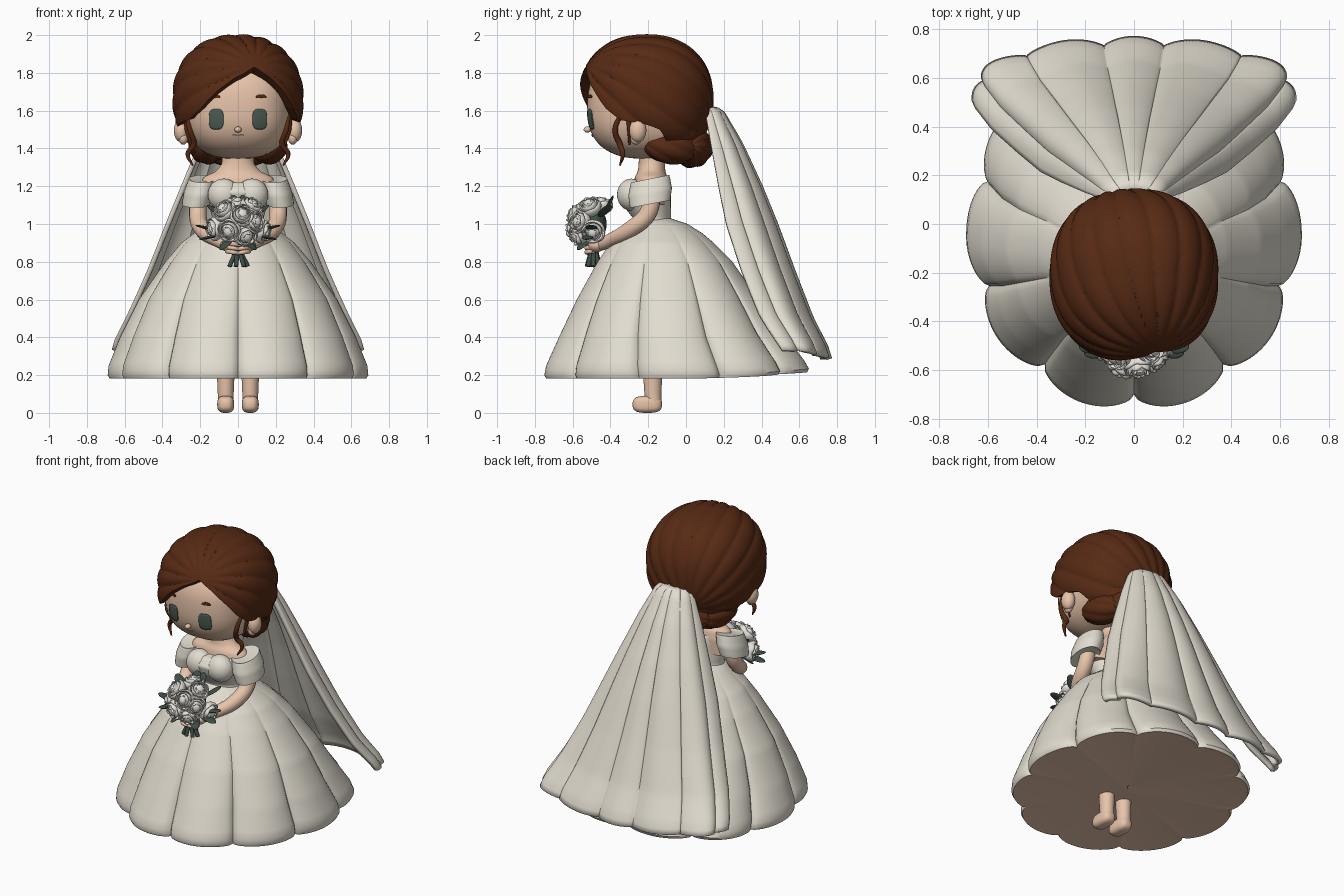
import bpy, bmesh, math
from math import sin, cos, pi, atan2, acos
from mathutils import Vector

if "Cube" in bpy.data.objects:
    bpy.data.objects.remove(bpy.data.objects["Cube"])

def material(name, *rgb):
    m = bpy.data.materials.new(name)
    m.diffuse_color = (*rgb, 1)
    m.use_nodes = True
    m.node_tree.nodes["Principled BSDF"].inputs["Base Color"].default_value = m.diffuse_color
    return m

CREAM = material("dress cream", 0.76, 0.72, 0.63)
SKIN = material("skin", 0.80, 0.55, 0.40)
HAIR = material("chestnut hair", 0.095, 0.023, 0.007)
EYE = material("eye green", 0.075, 0.11, 0.09)
LEAF = material("leaf green", 0.05, 0.078, 0.062)
ROSE = material("rose white", 0.78, 0.76, 0.71)

def spow(v, e):
    return math.copysign(abs(v) ** e, v)

def lerp(table, x):
    """Interpolate rows of (key, a, b, ...) with ascending keys."""
    if x <= table[0][0]:
        return table[0][1:]
    for p, q in zip(table, table[1:]):
        if x <= q[0]:
            f = (x - p[0]) / (q[0] - p[0])
            return [a + (b - a) * f for a, b in zip(p[1:], q[1:])]
    return table[-1][1:]

def loft(name, fn, rows, cols, mat, closed=True, caps=False, thick=0, angle=50):
    """Grid surface from fn(s, t): s runs along the rows, t around the columns."""
    bm = bmesh.new()
    n = cols if closed else cols + 1
    g = [[bm.verts.new(fn(i / rows, j / cols)) for j in range(n)] for i in range(rows + 1)]
    for i in range(rows):
        for j in range(cols):
            k = (j + 1) % n
            bm.faces.new((g[i][j], g[i][k], g[i + 1][k], g[i + 1][j]))
    if caps:
        bm.faces.new(g[0][::-1])
        bm.faces.new(g[-1])
    bmesh.ops.remove_doubles(bm, verts=bm.verts, dist=1e-5)
    bmesh.ops.recalc_face_normals(bm, faces=bm.faces)
    me = bpy.data.meshes.new(name)
    bm.to_mesh(me)
    bm.free()
    ob = bpy.data.objects.new(name, me)
    bpy.context.collection.objects.link(ob)
    me.materials.append(mat)
    bpy.context.view_layer.objects.active = ob
    ob.select_set(True)
    bpy.ops.object.shade_smooth_by_angle(angle=math.radians(angle))
    ob.select_set(False)
    if thick:
        m = ob.modifiers.new("thickness", 'SOLIDIFY')
        m.thickness, m.offset = thick, 0
    return ob

def blob(name, c, r, mat, e=1.0, axis=None, ridges=0, depth=0.06, rows=20, cols=32):
    """Superellipsoid; axis turns its local z to a direction."""
    q = Vector(axis).to_track_quat('Z', 'Y') if axis else Vector((0, 0, 1)).to_track_quat('Z', 'Y')
    def fn(s, t):
        p, a = s * pi, t * 2 * pi
        k = 1 - depth * sin(p) * (1 - abs(sin(ridges * a / 2 + 2 * p)) ** 0.6) if ridges else 1
        h = max(sin(p), 0) ** e
        v = Vector((r[0] * h * spow(cos(a), e), r[1] * h * spow(sin(a), e), r[2] * spow(cos(p), e))) * k
        return Vector(c) + q @ v
    return loft(name, fn, rows, cols, mat)

def tube(name, pts, mat, r):
    """Smooth tube through (x, y, z, radius factor) points."""
    cu = bpy.data.curves.new(name, 'CURVE')
    cu.dimensions, cu.bevel_depth, cu.bevel_resolution, cu.use_fill_caps = '3D', r, 4, True
    sp = cu.splines.new('BEZIER')
    sp.bezier_points.add(len(pts) - 1)
    for b, p in zip(sp.bezier_points, pts):
        b.co, b.radius = p[:3], p[3]
        b.handle_left_type = b.handle_right_type = 'AUTO'
    cu.materials.append(mat)
    ob = bpy.data.objects.new(name, cu)
    bpy.context.collection.objects.link(ob)
    return ob

def stack(name, table, mat, cols=40, rows=24):
    """Elliptic body from rows of (s, z, rx, y front, y back)."""
    def fn(s, t):
        z, rx, y0, y1 = lerp(table, s)
        a = t * 2 * pi
        return (rx * cos(a), (y0 + y1) / 2 + (y1 - y0) / 2 * sin(a), z)
    return loft(name, fn, rows, cols, mat, caps=True)

# Skirt: ten scalloped panels, closed below by a skin-coloured base
SK = [(0, 1.03, .12, -.28, -.08), (.06, 1.0, .17, -.31, .01), (.14, .95, .235, -.36, .09),
      (.22, .9, .30, -.405, .15), (.36, .8, .385, -.475, .25), (.58, .6, .525, -.59, .39),
      (.78, .4, .625, -.69, .52), (.9, .25, .685, -.76, .64), (.94, .2, .69, -.77, .67),
      (.96, .182, .68, -.76, .66), (.98, .186, .655, -.73, .63), (1, .2, 0, -.06, -.06)]

def skirt(s, t):
    z, rx, y0, y1 = lerp(SK, s)
    a = t * 2 * pi
    w = min(s / .8, 1)
    k = 1 - .095 * w * (1 - abs(sin(5 * (a + pi / 2))) ** .55)
    e = .9 if sin(a) > 0 else 1
    z += .035 * max(sin(a), 0) ** 2 * w ** 3
    return (rx * k * spow(cos(a), e), (y0 + y1) / 2 + (y1 - y0) / 2 * k * spow(sin(a), e), z)

sk = loft("skirt", skirt, 50, 240, CREAM)
sk.data.materials.append(SKIN)
for f in sk.data.polygons:
    f.material_index = int(f.center.z < .245 and abs(f.normal.z) > .9)

# Bodice, shoulders and neck
stack("bodice", [(0, .97, .15, -.3, -.06), (.2, 1.03, .135, -.28, -.08), (.6, 1.12, .16, -.35, -.08),
                 (.8, 1.17, .17, -.365, -.08), (.95, 1.215, .165, -.33, -.085), (1, 1.22, .15, -.31, -.09)], CREAM)
stack("shoulders", [(0, 1.1, .2, -.26, -.1), (.35, 1.2, .21, -.28, -.095), (.55, 1.25, .18, -.27, -.1),
                    (.68, 1.28, .115, -.255, -.11), (.8, 1.32, .085, -.25, -.11), (1, 1.45, .08, -.25, -.11)], SKIN)
for sx in (-1, 1):
    blob("bust", (sx * .075, -.29, 1.155), (.085, .075, .085), CREAM)

# Sleeves, arms, hands, legs, feet, ears, curls: mirrored pairs
SL = [(0, 1.11, .8), (.15, 1.105, .97), (.5, 1.17, 1.05), (.85, 1.24, .93), (1, 1.235, .7)]
for sx in (-1, 1):
    def sleeve(s, t):
        z, k = lerp(SL, s)
        a = t * 2 * pi
        return (sx * (.205 + .078 * k * cos(a) - .25 * (z - 1.17)), -.19 + .11 * k * sin(a), z + .02 * cos(a - pi / 2))
    loft("off_shoulder_sleeve", sleeve, 14, 32, CREAM, caps=True)
    tube("arm", [(sx * .195, -.18, 1.2, 1), (sx * .213, -.2, 1.06, 1), (sx * .19, -.29, .975, .95),
                 (sx * .1, -.41, .91, .75), (sx * .06, -.45, .89, .7)], SKIN, .047)
    blob("hand", (sx * .045, -.475, .885), (.042, .035, .05), SKIN, axis=(-sx, -.3, -.1))
    for k in range(3):
        tube("finger", [(sx * .06, -.49, .9 - .022 * k, 1), (sx * .03, -.525, .895 - .022 * k, 1),
                        (0, -.52, .89 - .022 * k, .8)], SKIN, .012)
    stack("leg", [(0, .03, .042, -.21, -.13), (.3, .1, .042, -.22, -.13), (1, .4, .055, -.24, -.12)], SKIN, 24
          ).location.x = sx * .065
    blob("foot", (sx * .065, -.205, .045), (.045, .078, .045), SKIN, e=.7)
    blob("ear", (sx * .3, -.255, 1.495), (.04, .045, .062), SKIN)
    blob("ear_lobe", (sx * .29, -.265, 1.455), (.025, .03, .035), SKIN)
    tube("loose_curl", [(sx * .27, -.33, 1.6, .8), (sx * .255, -.375, 1.5, 1), (sx * .235, -.35, 1.42, 1.1),
                        (sx * .265, -.335, 1.37, .9), (sx * .24, -.35, 1.31, .3)], HAIR, .014)
    tube("sideburn", [(sx * .275, -.31, 1.6, 1), (sx * .27, -.3, 1.5, 1), (sx * .25, -.3, 1.42, .4)], HAIR, .012)

# Head
HC, HR, HE = (0, -.205, 1.62), (.285, .318, .275), .78
blob("head", HC, HR, SKIN, e=HE, rows=32, cols=48)
blob("nose", (0, -.522, 1.5), (.018, .02, .016), SKIN)

def face_y(x, z):
    """Front of the head superellipsoid at x, z."""
    n = 2 / HE
    k = 1 - abs(x / HR[0]) ** n - abs((z - HC[2]) / HR[2]) ** n
    return HC[1] - HR[1] * max(k, 0) ** (1 / n)

def plate(name, cx, cz, w, h, mat, e, bend=0):
    def fn(s, t):
        a = t * 2 * pi
        x = cx + w * s * spow(cos(a), e)
        z = cz + h * s * spow(sin(a), e) - bend * (x - cx) ** 2
        return (x, face_y(x, z) - .003, z)
    loft(name, fn, 6, 28, mat, thick=.006)

for sx in (-1, 1):
    plate("eye", sx * .115, 1.555, .038, .054, EYE, .6)
    plate("eyebrow", sx * .122, 1.677, .027, .009, HAIR, .8, 8)
plate("mouth", 0, 1.466, .03, .004, SKIN, 1, -8)

# Hair: parted cap, strands running from the front parting to the nape
CC, CR, CE = Vector((0, -.212, 1.66)), (.345, .355, .342), .9
EDGE = [(0, 1.83), (15, 1.775), (30, 1.7), (45, 1.61), (60, 1.55), (80, 1.53), (95, 1.5), (115, 1.38), (180, 1.36)]
W = Vector((.08, -.27, .15)).normalized()
U = W.cross(Vector((0, 0, 1))).normalized()
V = W.cross(U)

def hair(s, t):
    a = (t * 2 - 1) * pi
    ze = lerp(EDGE, math.degrees(abs(a - .12 * (1 + cos(a)))))[0]
    k = (ze - CC.z) / CR[2]
    s1 = min(s / .94, 1)
    p = s1 * acos(spow(k, 1 / CE))
    h = sin(p) ** CE
    v = Vector((CR[0] * h * spow(sin(a), CE), -CR[1] * h * spow(cos(a), CE), CR[2] * spow(cos(p), CE)))
    d = v.normalized()
    psi = atan2(d.dot(U), d.dot(V))
    off = min(1, 2 * math.sqrt(max(0, 1 - d.dot(W) ** 2)))
    g = 1.01 - .035 * off * (1 - abs(sin(9 * psi + d.dot(W))) ** .6)
    g *= 1 - .22 * max(0, (s - .94) / .06)
    return CC + v * g

loft("hair_cap", hair, 64, 200, HAIR)
blob("low_bun", (0, .03, 1.41), (.115, .115, .2), HAIR, axis=(1, 0, 0), ridges=9, depth=.1, cols=64)
for sx in (-1, 1):
    blob("hair_roll", (sx * .165, -.08, 1.41), (.095, .095, .15), HAIR, axis=(sx * .25, -1, .1), ridges=7, depth=.1, cols=64)
blob("nape_hair", (0, -.06, 1.5), (.25, .17, .16), HAIR)

# Veil: pleated sheet, keys give z, edge x, edge y, centre y
VE = [(0, 1.612, .06, .1, .13), (.03, 1.6, .11, .1, .185), (.15, 1.42, .19, .13, .285), (.32, 1.2, .28, .17, .385),
      (.47, 1.0, .36, .21, .465), (.66, .75, .455, .29, .555), (.85, .5, .56, .385, .65), (.96, .35, .625, .47, .725),
      (1, .285, .64, .505, .745)]

def veil(s, t):
    z, X, ye, yc = lerp(VE, s)
    u = (t * 2 - 1) * pi / 2
    c = max(cos(u), 0) ** .65
    n = Vector((sin(u), max(cos(u), .2), 0)).normalized()
    f = (.012 + .028 * s) * min(1, s * 8) * (abs(cos(6 * u + .5 * sin(4 * u))) ** .7 - .6)
    p = Vector((X * sin(u), ye + (yc - ye) * c, z + .045 * s ** 6 * sin(u) ** 2))
    return p + n * f

loft("veil", veil, 50, 160, CREAM, closed=False, thick=.026)

# Bouquet: roses with cupped petals, leaves and stems
BC = Vector((0, -.46, .99))
ROSES = [(.085, -.56, 1.01), (-.045, -.59, .965), (-.125, -.51, .975), (-.07, -.54, 1.07),
         (.07, -.51, 1.09), (.02, -.585, 1.045), (.13, -.49, .96), (-.01, -.45, 1.1), (.04, -.57, .94)]
for i, c in enumerate(ROSES):
    c = Vector(c)
    q = (c - BC).normalized().to_track_quat('Z', 'Y')
    for layer, (R, H) in enumerate(((.062, .045), (.045, .056), (.026, .06))):
        def petals(s, t):
            a = t * 2 * pi
            p = s * 1.95
            rim = abs(sin(2.5 * a + layer * 1.3 + i))
            r = R * sin(p) * (1 - .12 * s * (1 - rim ** .5))
            z = -.045 + H * (1 - cos(p)) * (1 - .15 * (1 - rim)) * 1.05
            return c + q @ Vector((r * cos(a), r * sin(a), z))
        loft("rose_petals", petals, 10, 30, ROSE, thick=.006)
    blob("rose_heart", c, (.04, .04, .042), ROSE, rows=10, cols=16)
for x, y, z, dx, dy, dz in ((.17, -.5, .98, 1, -.1, .25), (.15, -.52, .93, 1, -.2, -.2), (.12, -.43, 1.07, .8, .5, .6),
                            (.06, -.54, .9, .5, -.5, -.6), (.02, -.41, 1.1, .1, .5, 1)):
    for sx in (-1, 1):
        blob("leaf", (sx * x, y, z), (.032, .008, .058), LEAF, axis=(sx * dx, dy, dz), rows=10, cols=16)
blob("foliage_core", (0, -.49, 1.0), (.1, .07, .09), LEAF)
for k in range(7):
    a = k * 2 * pi / 7
    tube("stem", [(.04 * cos(a), -.49 + .03 * sin(a), .95, 1), (.015 * cos(a), -.49 + .015 * sin(a), .87, 1),
                  (.05 * cos(a), -.49 + .035 * sin(a), .775, 1)], LEAF, .012)
